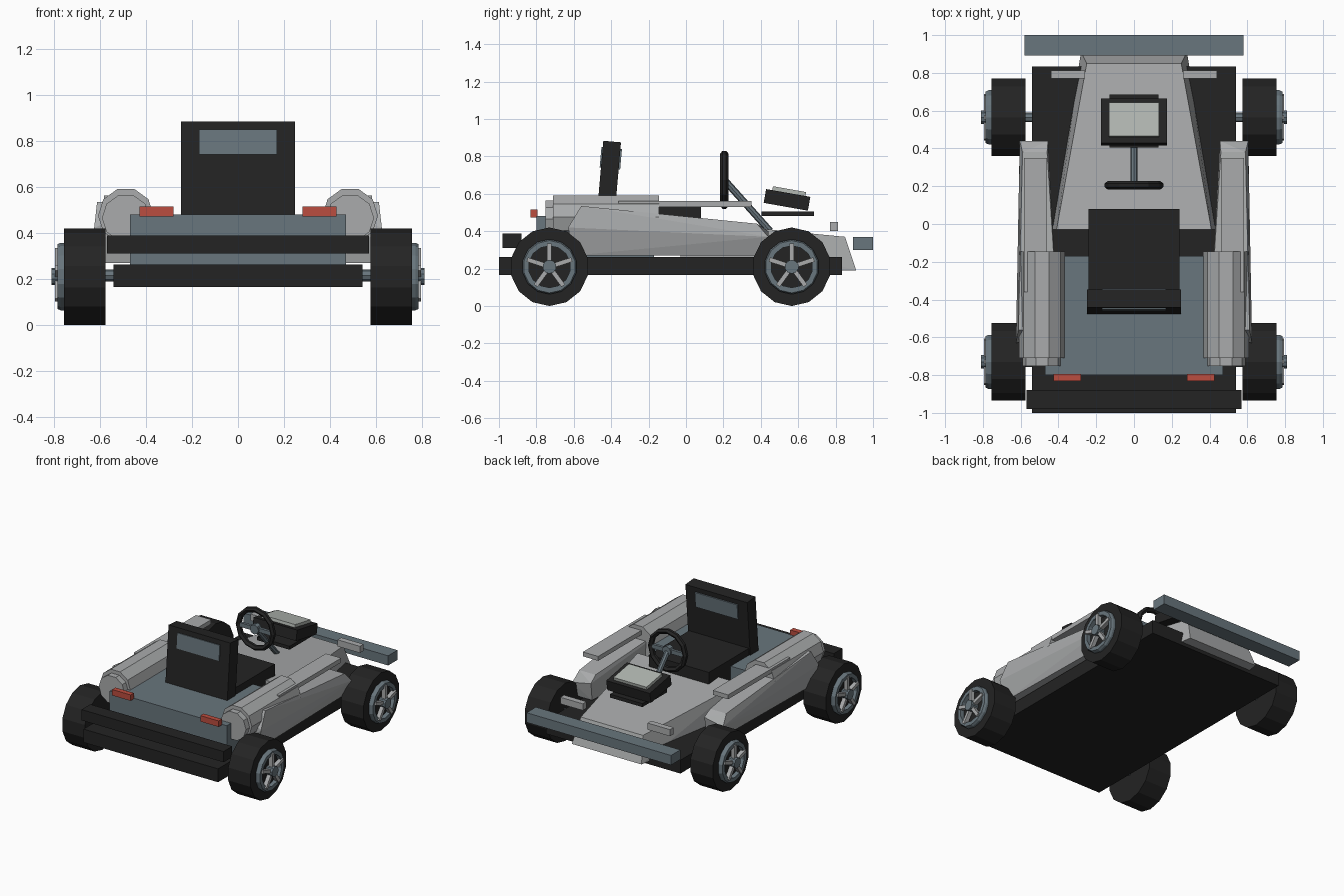
import bpy, bmesh, math
from mathutils import Vector, Matrix

if "Cube" in bpy.data.objects:
    bpy.data.objects.remove(bpy.data.objects["Cube"])


def material(name, r, g, b):
    m = bpy.data.materials.new(name)
    m.diffuse_color = (r, g, b, 1)
    m.use_nodes = True
    m.node_tree.nodes["Principled BSDF"].inputs["Base Color"].default_value = m.diffuse_color
    return m


BLACK = material("black", 0.017, 0.017, 0.017)
LIGHT = material("light grey", 0.40, 0.41, 0.415)
SLATE = material("slate", 0.14, 0.18, 0.205)
SCREEN = material("screen grey", 0.45, 0.48, 0.45)
RED = material("red", 0.50, 0.075, 0.05)


def finish(name, bm, mat):
    bmesh.ops.recalc_face_normals(bm, faces=bm.faces)
    me = bpy.data.meshes.new(name)
    bm.to_mesh(me)
    bm.free()
    me.materials.append(mat)
    ob = bpy.data.objects.new(name, me)
    bpy.context.collection.objects.link(ob)
    return ob


def box(name, x, y, z, mat, tilt=0):
    """Box from (min, max) ranges, tilted about its centre around x."""
    bm = bmesh.new()
    size = [b - a for a, b in (x, y, z)]
    mid = Vector([(a + b) / 2 for a, b in (x, y, z)])
    m = (Matrix.Translation(mid) @ Matrix.Rotation(math.radians(tilt), 4, 'X')
         @ Matrix.Diagonal((*size, 1)))
    bmesh.ops.create_cube(bm, size=1, matrix=m)
    return finish(name, bm, mat)


def hull(name, pts, mat):
    bm = bmesh.new()
    for p in pts:
        bm.verts.new(p)
    bmesh.ops.convex_hull(bm, input=bm.verts)
    bmesh.ops.dissolve_limit(bm, angle_limit=0.02, verts=bm.verts, edges=bm.edges)
    return finish(name, bm, mat)


def rod(name, a, b, r, n, mat, turn=0):
    """Solid n-sided cylinder between two points."""
    a, b = Vector(a), Vector(b)
    bm = bmesh.new()
    m = (Matrix.Translation((a + b) / 2) @ (b - a).to_track_quat('Z', 'Y').to_matrix().to_4x4()
         @ Matrix.Rotation(math.radians(turn), 4, 'Z'))
    bmesh.ops.create_cone(bm, cap_ends=True, segments=n, radius1=r, radius2=r,
                          depth=(b - a).length, matrix=m)
    return finish(name, bm, mat)


def ring(name, centre, axis, profile, n, mat):
    """Ring from a closed (radius, offset) profile around the x or y axis."""
    bm = bmesh.new()
    loops = []
    for i in range(n):
        t = 2 * math.pi * i / n
        loop = []
        for r, o in profile:
            s, c = r * math.sin(t), r * math.cos(t)
            p = Vector((o, s, c)) if axis == 'X' else Vector((s, o, c))
            loop.append(bm.verts.new(p + Vector(centre)))
        loops.append(loop)
    k = len(profile)
    for i in range(n):
        a, b = loops[i], loops[(i + 1) % n]
        for j in range(k):
            bm.faces.new((a[j], a[(j + 1) % k], b[(j + 1) % k], b[j]))
    return finish(name, bm, mat)


def span(s, a, b):
    return tuple(sorted((s * a, s * b)))


# Floor, rear deck and bumpers
box("chassis", (-.54, .54), (-1, .835), (.165, .262), BLACK)
box("rear_deck", (-.47, .47), (-.80, -.17), (.262, .48), SLATE)
box("rear_bumper", (-.57, .57), (-.98, -.88), (.31, .388), BLACK)
box("front_bumper", (-.58, .58), (.893, 1.0), (.30, .37), SLATE)

# Tapered nose
hull("nose", [(s * x, y, z) for s in (-1, 1) for x, y, z in
              ((.28, .91, .19), (.25, .85, .37), (.44, -.03, .19), (.41, -.03, .455))], LIGHT)

# Seat
box("seat_cushion", (-.24, .24), (-.40, .08), (.30, .53), BLACK)
box("seat_back", (-.248, .248), (-.46, -.365), (.475, .88), BLACK, -5)
box("seat_back_panel", (-.17, .17), (-.457, -.347), (.735, .845), SLATE, -5)

# Instrument console
box("console_plate", (-.13, .13), (.405, .685), (.48, .505), BLACK)
box("console", (-.175, .175), (.42, .66), (.53, .605), BLACK, -10)
box("console_screen", (-.133, .133), (.46, .64), (.585, .625), SCREEN, -10)

# Steering
ring("steering_wheel", (0, .205, .675), 'Y',
     [(.155, -.01), (.155, .01), (.14, .022), (.122, .01), (.122, -.01), (.14, -.022)], 12, BLACK)
rod("steering_column", (0, .20, .68), (0, .45, .40), .019, 8, SLATE)
box("steering_spoke", (-.13, .13), (.195, .215), (.66, .69), SLATE)
rod("steering_hub", (0, .185, .675), (0, .225, .675), .035, 8, SLATE)

for s, side in ((1, "right"), (-1, "left")):
    # Side pod, rail and round tank
    hull(side + "_side_pod", [(s * x, y, z) for x, y, z in (
        (.46, .42, .27), (.57, .42, .27), (.605, .44, .37), (.59, .38, .44), (.455, .44, .40),
        (.46, .38, .44), (.42, -.60, .27), (.59, -.60, .27), (.625, -.63, .42),
        (.612, -.56, .535), (.40, -.56, .535))], LIGHT)
    box(side + "_rail", span(s, .46, .583), (-.36, .35), (.53, .562), LIGHT)
    rod(side + "_tank", (s * .487, -.71, .475), (s * .487, -.145, .475), .121, 10, LIGHT, 18)
    rod(side + "_tank_end", (s * .487, -.752, .465), (s * .487, -.70, .465), .104, 10, LIGHT, 18)
    # Lamps
    box(side + "_tail_light", span(s, .28, .427), (-.832, -.795), (.472, .515), RED)
    box(side + "_front_marker", span(s, .26, .44), (.77, .812), (.40, .448), LIGHT)
    for y, end in ((-.73, "rear"), (.565, "front")):
        n = f"{end}_{side}_"
        z = .21
        # Wheel with rim, five spokes and hub
        rod(n + "axle", (s * .45, y, z + .005), (s * .76, y, z + .005), .026, 8, SLATE)
        ring(n + "rim", (0, y, z), 'X',
             [(.147, s * .75), (.147, s * .77), (.14, s * .785), (.112, s * .785), (.112, s * .75)], 14, SLATE)
        bm = bmesh.new()
        for i in range(5):
            m = (Matrix.Translation((s * .78, y, z)) @ Matrix.Rotation(2 * math.pi * i / 5, 4, 'X')
                 @ Matrix.Translation((0, 0, .075)) @ Matrix.Diagonal((.03, .024, .10, 1)))
            bmesh.ops.create_cube(bm, size=1, matrix=m)
        finish(n + "spokes", bm, LIGHT)
        rod(n + "hub", (s * .75, y, z), (s * .81, y, z), .037, 10, SLATE)
        # Tyre: first vertex at the top
        bm = bmesh.new()
        rim = [[bm.verts.new((s * x, y + .21 * math.sin(t), z + .21 * math.cos(t)))
                for t in (2 * math.pi * i / 14 for i in range(14))] for x in (.575, .755)]
        for r in rim:
            bm.faces.new(r)
        for i in range(14):
            j = (i + 1) % 14
            bm.faces.new((rim[0][i], rim[0][j], rim[1][j], rim[1][i]))
        finish(n + "tyre", bm, BLACK)
